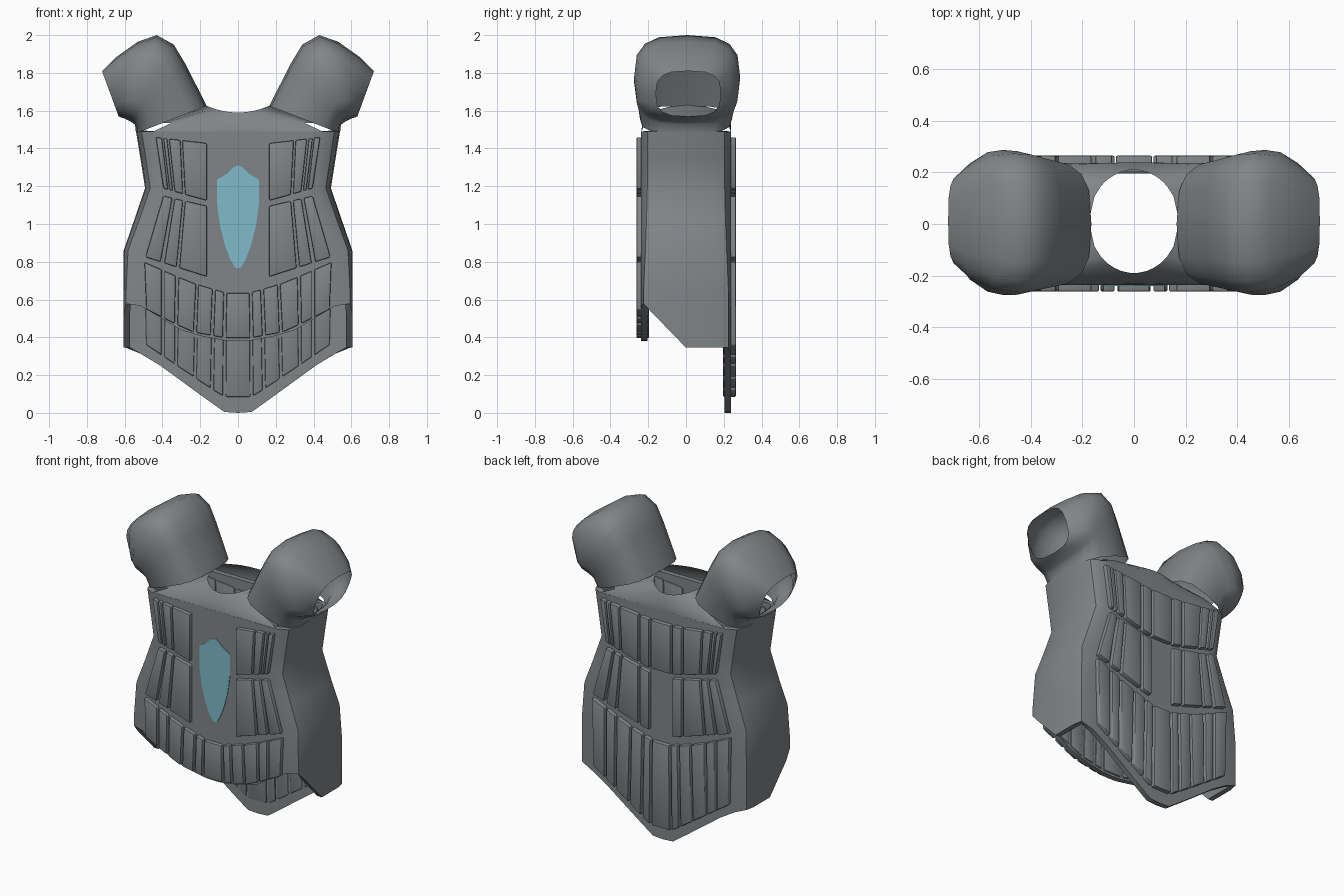
import bpy, bmesh, math

if "Cube" in bpy.data.objects:
    bpy.data.objects.remove(bpy.data.objects["Cube"])

def material(name, rgb):
    m = bpy.data.materials.new(name)
    m.diffuse_color = (*rgb, 1)
    m.use_nodes = True
    m.node_tree.nodes["Principled BSDF"].inputs["Base Color"].default_value = m.diffuse_color
    return m

GREY = material("armour grey", (0.22, 0.235, 0.245))
TEAL = material("gem teal", (0.21, 0.50, 0.59))

def finish(name, bm, mat, mods=(), angle=35):
    me = bpy.data.meshes.new(name)
    bm.to_mesh(me)
    bm.free()
    ob = bpy.data.objects.new(name, me)
    bpy.context.collection.objects.link(ob)
    me.materials.append(mat)
    bpy.ops.object.select_all(action='DESELECT')
    ob.select_set(True)
    bpy.context.view_layer.objects.active = ob
    for kind, props in mods:
        md = ob.modifiers.new(kind.lower(), kind)
        for k, v in props.items():
            setattr(md, k, v)
        bpy.ops.object.modifier_apply(modifier=md.name)
    bpy.ops.object.shade_smooth_by_angle(angle=math.radians(angle))
    return ob

def interp(pts, x):
    if x <= pts[0][0]:
        return pts[0][1]
    for (a, p), (b, q) in zip(pts, pts[1:]):
        if x <= b:
            return p + (q - p) * (x - a) / (b - a)
    return pts[-1][1]

def loft(rings):
    bm = bmesh.new()
    vs = [[bm.verts.new(p) for p in r] for r in rings]
    n = len(rings[0])
    for lo, hi in zip(vs, vs[1:]):
        for j in range(n):
            k = (j + 1) % n
            bm.faces.new((lo[j], lo[k], hi[k], hi[j]))
    return bm

# Rounded-box cross-section, front centre round to the back and home again
D = 0.237
def section(rx, box=0.0):
    flat = [0, .12, .3, .5, .68, .85]
    corner = [(.945 + .035 * box, .205 + .02 * box), (.99 + .01 * box, .13 + .04 * box)]
    front = [(f * rx, -D) for f in flat] + [(f * rx, -y) for f, y in corner]
    half = front + [(rx, 0)] + [(x, -y) for x, y in reversed(front)]
    return half + [(-x, y) for x, y in reversed(half[1:-1])]

FRONT_EDGE = [(0, .38), (.1, .385), (.28, .425), (.52, .57)]
BACK_EDGE = [(0, 0), (.075, .005), (.48, .30), (.6, .345)]
SIDE_EDGE = [(-D, .59), (0, .345), (D, .345)]
def hem(x, y):
    if y < -.23:
        return interp(FRONT_EDGE, abs(x))
    if y > .23:
        return interp(BACK_EDGE, abs(x))
    return interp(SIDE_EDGE, y)

# Torso shell with pointed back flap and cut-away hips
rings = [[(x, y, hem(x, y)) for x, y in section(.605, 1)]]
for z, rx, box in [(.64, .605, 1), (.86, .605, .5), (1.02, .55, .2), (1.19, .492, 0),
                   (1.35, .517, 0), (1.49, .54, 0)]:
    rings.append([(x, y, z) for x, y in section(rx, box)])
finish("torso_shell", loft(rings), GREY, [("SOLIDIFY", dict(thickness=.033, offset=-1))])

# Yoke rising to the neck opening
base = section(.54)
neck = []
for x, y in base:
    t = math.atan2(y / D, x / .54)
    nx, ny = .175 * math.cos(t), .01 + .2 * math.sin(t)
    neck.append((nx, ny, 1.59 + .04 * (nx / .175) ** 2))
low = [(x, y, 1.485) for x, y in base]
mid = [tuple(a * .7 + b * .3 for a, b in zip(p, q)) for p, q in zip(low, neck)]
mid = [(x, y * 1.04, z + .012) for x, y, z in mid]
bm = loft([low, mid, neck])
side = [f for f in bm.faces if abs(f.calc_center_median().x) > .4]
bmesh.ops.delete(bm, geom=side, context='FACES')
finish("neck_yoke", bm, GREY, angle=50)

# Shoulders: arched sleeves, rings given by upper point, lower point, half depth
SLEEVE = [(.165, 1.625, .54, 1.48, .243), (.28, 1.85, .545, 1.525, .265),
          (.34, 1.95, .565, 1.54, .278), (.43, 2.0, .585, 1.55, .281),
          (.53, 1.965, .605, 1.56, .27), (.65, 1.88, .622, 1.565, .225),
          (.72, 1.81, .632, 1.57, .172)]
def power(v, e):
    return math.copysign(abs(v) ** e, v)
rings = []
for i, (ux, uz, lx, lz, hy) in enumerate(SLEEVE):
    ring = []
    for k in range(16):
        t = 2 * math.pi * k / 16
        a, b = power(math.cos(t), .66), power(math.sin(t), .66)
        ring.append(((ux + lx) / 2 + a * (ux - lx) / 2, -b * hy + .002 * i,
                     (uz + lz) / 2 + a * (uz - lz) / 2))
    rings.append(ring)
finish("shoulders", loft(rings), GREY, [("MIRROR", dict(use_axis=(True, False, False),
       use_mirror_merge=False))], 60)

# Armour tiles: (x0, x1 at top, x0, x1 at bottom) between two edge curves
def tile(bm, xs, top, bottom, y0, y1):
    a, b, c, d = xs
    quad = [(a, interp(top, abs(a))), (b, interp(top, abs(b))),
            (d, interp(bottom, abs(d))), (c, interp(bottom, abs(c)))]
    p = [bm.verts.new((x, y0, z)) for x, z in quad]
    q = [bm.verts.new((x, y1, z)) for x, z in quad]
    bm.faces.new(p)
    bm.faces.new(q[::-1])
    for i in range(4):
        j = (i + 1) % 4
        bm.faces.new((p[i], q[i], q[j], p[j]))

def tile_set(name, rows, y0, y1):
    bm = bmesh.new()
    for top, bottom, tiles in rows:
        for xs in tiles:
            tile(bm, xs, top, bottom, y0, y1)
            if xs[0] > 0:
                tile(bm, [-v for v in xs], top, bottom, y0, y1)
    bmesh.ops.recalc_face_normals(bm, faces=bm.faces[:])
    finish(name, bm, GREY, [("BEVEL", dict(width=.007, segments=2))], 40)

TOP1, BOT1 = [(.1, 1.42), (.44, 1.46)], [(.1, 1.105), (.4, 1.19)]
TOP2, BOT2 = [(.1, 1.08), (.4, 1.15)], [(.1, .70), (.49, .825)]
TOP3, BOT3 = [(.06, .635), (.25, .69), (.5, .80)], [(.06, .395), (.25, .43), (.5, .555)]
BOT_BACK = [(.07, .085), (.1, .1), (.5, .37)]
UPPER = [(.165, .295, .165, .28), (.305, .365, .292, .335), (.375, .395, .345, .362),
         (.403, .435, .37, .395)]
MIDDLE = [(.165, .28, .165, .31), (.292, .335, .325, .39), (.348, .395, .41, .49)]
LOWER = [(-.06, .06, -.065, .065), (.075, .12, .08, .13), (.135, .21, .145, .22),
         (.222, .315, .235, .32), (.33, .39, .335, .39), (.405, .495, .405, .485)]
INNER = (.085, .15, .085, .15)
CENTRE = (-.07, .07, -.07, .07)
tile_set("front_tiles", [(TOP1, BOT1, UPPER), (TOP2, BOT2, MIDDLE), (TOP3, BOT3, LOWER)],
         -.262, -.196)
tile_set("back_tiles", [(TOP1, BOT1, UPPER + [INNER, CENTRE]),
                        (TOP2, BOT2, MIDDLE + [INNER]),
                        (TOP3, BOT_BACK, LOWER)], .196, .265)

# Chest gem: thin shield-shaped plate
half = [(0, 1.31), (.025, 1.30), (.06, 1.265), (.11, 1.235), (.11, 1.10), (.095, .99),
        (.07, .89), (.04, .81), (.015, .77), (0, .765)]
outline = half + [(-x, z) for x, z in reversed(half[1:-1])]
bm = bmesh.new()
face = bm.faces.new([bm.verts.new((x, -D + .002, z)) for x, z in outline])
ext = bmesh.ops.extrude_face_region(bm, geom=[face])
for v in ext["geom"]:
    if isinstance(v, bmesh.types.BMVert):
        v.co.y -= .006
bmesh.ops.recalc_face_normals(bm, faces=bm.faces[:])
finish("chest_gem", bm, TEAL)
